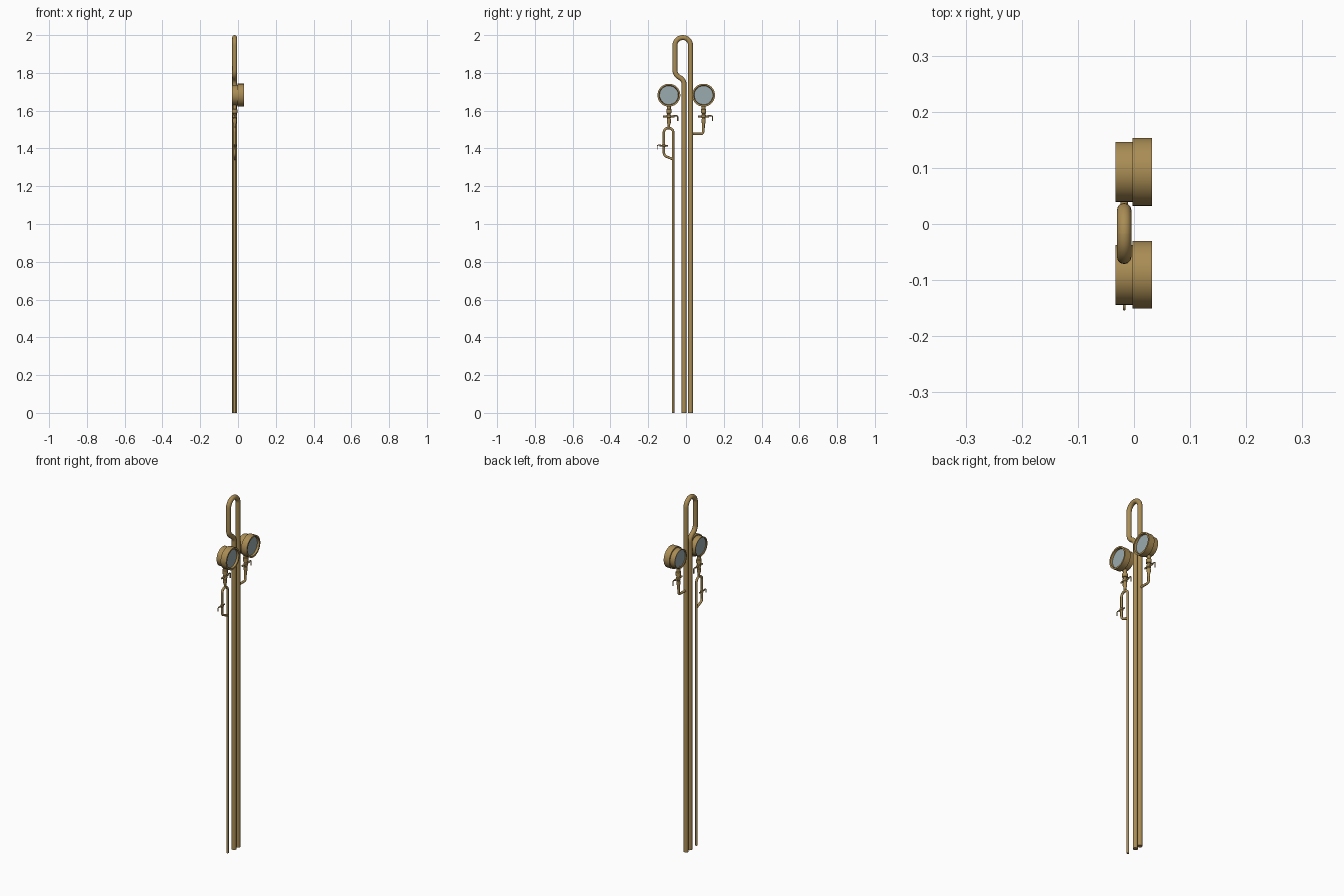
import bpy, bmesh, math
from mathutils import Vector, Matrix

if "Cube" in bpy.data.objects:
    bpy.data.objects.remove(bpy.data.objects["Cube"])

AX = -0.0175  # x plane shared by all the pipes


def mat(name, col):
    m = bpy.data.materials.new(name)
    m.diffuse_color = (*col, 1)
    m.use_nodes = True
    m.node_tree.nodes["Principled BSDF"].inputs["Base Color"].default_value = m.diffuse_color
    return m


BRASS = mat("brass", (0.40, 0.265, 0.09))
GLASS = mat("gauge_glass", (0.33, 0.41, 0.43))


def finish(ob, angle=40):
    bpy.ops.object.select_all(action='DESELECT')
    ob.select_set(True)
    bpy.context.view_layer.objects.active = ob
    bpy.ops.object.shade_smooth_by_angle(angle=math.radians(angle))


def rounded(pts, rad):
    """Round the inner corners of a (y, z) path with arcs."""
    p = [Vector(q) for q in pts]
    out = [p[0]]
    for a, b, c in zip(p, p[1:], p[2:]):
        u, v = (a - b).normalized(), (c - b).normalized()
        half = u.angle(v) / 2
        t = min(rad / math.tan(half), (a - b).length * .499, (c - b).length * .499)
        r = t * math.tan(half)
        cen = b + (u + v).normalized() * (r / math.sin(half))
        s, e = b + u * t - cen, b + v * t - cen
        ang = s.angle(e)
        for i in range(9):
            k = i / 8
            out.append(cen + (s * math.sin((1 - k) * ang) + e * math.sin(k * ang)) / math.sin(ang))
    return out + [p[-1]]


def pipe(name, pts, r, rad):
    cu = bpy.data.curves.new(name, 'CURVE')
    cu.dimensions = '3D'
    cu.bevel_depth, cu.bevel_resolution, cu.use_fill_caps = r, 4, True
    path = rounded(pts, rad)
    sp = cu.splines.new('POLY')
    sp.points.add(len(path) - 1)
    for q, w in zip(sp.points, path):
        q.co = (AX, w.x, w.y, 1)
    cu.materials.append(BRASS)
    ob = bpy.data.objects.new(name, cu)
    bpy.context.collection.objects.link(ob)
    bpy.ops.object.select_all(action='DESELECT')
    ob.select_set(True)
    bpy.context.view_layer.objects.active = ob
    bpy.ops.object.convert(target='MESH')
    finish(bpy.context.object)


def lathe(name, prof, loc, axis, m=BRASS, n=32):
    """Spin a (radius, height) profile round z, then turn it to the axis."""
    bm = bmesh.new()
    rings = []
    for r, h in prof:
        if r == 0:
            rings.append([bm.verts.new((0, 0, h))] * n)
        else:
            rings.append([bm.verts.new((r * math.cos(2 * math.pi * i / n),
                                        r * math.sin(2 * math.pi * i / n), h)) for i in range(n)])
    for a, b in zip(rings, rings[1:]):
        for i in range(n):
            j = (i + 1) % n
            bm.faces.new(list(dict.fromkeys((a[i], a[j], b[j], b[i]))))
    bmesh.ops.recalc_face_normals(bm, faces=bm.faces)
    me = bpy.data.meshes.new(name)
    bm.to_mesh(me)
    bm.free()
    me.materials.append(m)
    ob = bpy.data.objects.new(name, me)
    bpy.context.collection.objects.link(ob)
    q = Vector((0, 0, 1)).rotation_difference(Vector(axis))
    ob.matrix_world = Matrix.Translation(loc) @ q.to_matrix().to_4x4()
    finish(ob)


def valve(name, y, z, side, s=1.0):
    # body across the pipe, end nuts, bent lever handle
    lathe(name + "_body", [(0, -.016 * s), (.009 * s, -.016 * s), (.009 * s, -.009 * s), (.012 * s, -.006 * s),
                           (.012 * s, .006 * s), (.009 * s, .009 * s), (.009 * s, .016 * s), (0, .016 * s)],
          (AX, y, z), (0, 0, 1), n=16)
    lathe(name + "_spindle", [(0, -.03 * s), (.005 * s, -.03 * s), (.005 * s, .03 * s), (0, .03 * s)],
          (AX, y, z), (0, 1, 0), n=12)
    pipe(name + "_lever", [(y + side * .02 * s, z + .003), (y + side * .047 * s, z + .003),
                           (y + side * .047 * s, z - .026 * s)], .003 * s, .006)


# supply pipe with swan neck and its return leg
pipe("main_pipe", [(.0245, 0), (.0245, 1.987), (-.0585, 1.987), (-.0585, 1.79), (-.010, 1.762), (-.010, 0)],
     .013, .0414)
# thin pipe with a bypass loop
pipe("thin_pipe", [(-.068, 0), (-.068, 1.508), (-.117, 1.508), (-.117, 1.362), (-.068, 1.343)], .0065, .022)
# branch from the main pipe to the second gauge
pipe("gauge_branch", [(.03, 1.477), (.091, 1.477), (.091, 1.54)], .0065, .012)

for name, y, side in (("left_gauge", -.0905, 1), ("right_gauge", .093, 1)):
    z = 1.682
    # stepped case, open at the face
    lathe(name + "_case", [(.048, -.031), (.0535, -.033), (.0535, -.003), (.0605, -.003), (.0605, .032),
                           (.052, .032), (.050, .020), (.048, -.031)], (0, y, z), (1, 0, 0), n=48)
    lathe(name + "_glass", [(0, -.026), (.0492, -.026), (.0495, .021), (0, .021)], (0, y, z), (1, 0, 0), GLASS, 48)
    # stem fittings under the case
    lathe(name + "_stem", [(0, 1.508), (.0065, 1.508), (.0065, 1.525), (.011, 1.54), (.011, 1.555), (.008, 1.557),
                           (.008, 1.585), (.014, 1.587), (.014, 1.607), (.010, 1.610), (.010, 1.64), (0, 1.64)],
          (AX, y, 0), (0, 0, 1), n=16)
    valve(name + "_valve", y, 1.57, side)
# valve on the bypass loop
valve("bypass_valve", -.117, 1.415, -1, .75)
